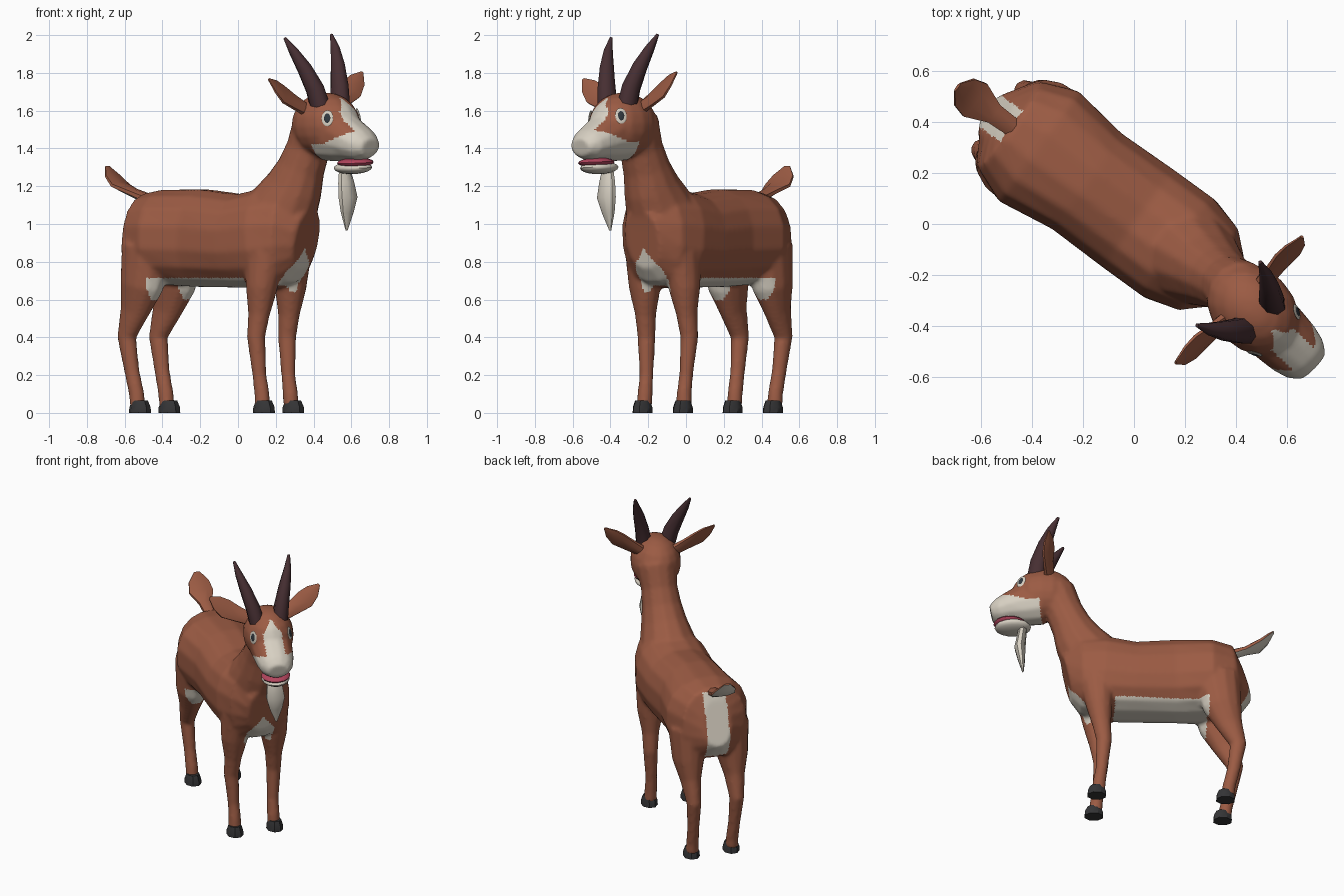
import bpy, bmesh, math
from mathutils import Vector, Matrix
from mathutils.bvhtree import BVHTree

if "Cube" in bpy.data.objects:
    bpy.data.objects.remove(bpy.data.objects["Cube"])

def material(name, rgb):
    m = bpy.data.materials.new(name)
    m.diffuse_color = (*rgb, 1)
    m.use_nodes = True
    m.node_tree.nodes["Principled BSDF"].inputs["Base Color"].default_value = m.diffuse_color
    return m

BROWN = material("brown coat", (0.33, 0.105, 0.057))
WHITE = material("cream white", (0.68, 0.63, 0.54))
HORN = material("dark horn", (0.062, 0.028, 0.032))
HOOF = material("black hoof", (0.035, 0.035, 0.037))
PINK = material("mouth pink", (0.45, 0.06, 0.11))
PUPIL = material("eye dark", (0.03, 0.04, 0.05))

# Local frames: x forward, y left. The head is turned and tilted a little more than the body.
BODY = Matrix.Rotation(math.radians(-36), 4, 'Z') @ Matrix.Translation((0, 0.027, 0))
HEAD = (Matrix.Rotation(math.radians(-45), 4, 'Z') @ Matrix.Translation((0, 0.095, 1.5))
        @ Matrix.Rotation(math.radians(3), 4, 'X') @ Matrix.Translation((0, 0, -1.5)))

def tube(bm, pts, frame, hint=(0, 1, 0), n=12, power=1.0):
    """Loft of ellipses; pts = (x, y, z, radius along hint, other radius)."""
    ps = [Vector(p[:3]) for p in pts]
    rings = []
    for i, p in enumerate(ps):
        t = (ps[min(i + 1, len(ps) - 1)] - ps[max(i - 1, 0)]).normalized()
        side = Vector(hint) - t * t.dot(Vector(hint))
        side.normalize()
        up = t.cross(side)
        ring = []
        for k in range(n):
            a = 2 * math.pi * (k + 0.5) / n
            c, s = (math.copysign(abs(f) ** power, f) for f in (math.cos(a), math.sin(a)))
            ring.append(bm.verts.new(frame @ (p + side * pts[i][3] * c + up * pts[i][4] * s)))
        rings.append(ring)
    for r0, r1 in zip(rings, rings[1:]):
        for k in range(n):
            bm.faces.new((r0[k], r0[(k + 1) % n], r1[(k + 1) % n], r1[k]))
    bm.faces.new(rings[0])
    bm.faces.new(rings[-1])

def ball(bm, centre, radii, frame):
    m = frame @ Matrix.Translation(centre) @ Matrix.Diagonal((*radii, 1))
    bmesh.ops.create_uvsphere(bm, u_segments=16, v_segments=10, radius=1, matrix=m)

def finish(name, bm, mats, angle=50):
    bmesh.ops.recalc_face_normals(bm, faces=bm.faces[:])
    me = bpy.data.meshes.new(name)
    bm.to_mesh(me)
    bm.free()
    for m in mats:
        me.materials.append(m)
    ob = bpy.data.objects.new(name, me)
    bpy.context.scene.collection.objects.link(ob)
    smooth(ob, angle)
    return ob

def smooth(ob, angle):
    bpy.ops.object.select_all(action='DESELECT')
    ob.select_set(True)
    bpy.context.view_layer.objects.active = ob
    bpy.ops.object.shade_smooth_by_angle(angle=math.radians(angle))

# Coat: trunk, neck, skull, muzzle and legs, fused into one skin
bm = bmesh.new()
tube(bm, [(-.69, 0, .95, .09, .15), (-.63, 0, .93, .21, .235), (-.48, 0, .93, .27, .255),
          (-.25, 0, .925, .235, .262), (0, 0, .91, .24, .25), (.2, 0, .925, .24, .27),
          (.34, 0, .94, .20, .25), (.43, 0, .92, .11, .16)], BODY, n=16, power=.88)
tube(bm, [(.2, 0, .98, .2, .22), (.29, 0, 1.1, .175, .19), (.35, 0, 1.2, .145, .16),
          (.395, 0, 1.3, .125, .13), (.44, 0, 1.4, .115, .12), (.50, 0, 1.54, .13, .13)], BODY)
ball(bm, (.565, 0, 1.525), (.205, .16, .172), HEAD)
tube(bm, [(.58, 0, 1.48, .14, .15), (.70, 0, 1.46, .13, .135), (.78, 0, 1.435, .122, .105),
          (.845, 0, 1.415, .105, .085), (.893, 0, 1.405, .07, .05)], HEAD)
for s in (1, -1):
    tube(bm, [(.235, .13 * s, .03, .042, .042), (.23, .128 * s, .1, .04, .042),
              (.215, .13 * s, .2, .037, .038), (.20, .14 * s, .4, .047, .05),
              (.215, .135 * s, .52, .055, .06), (.23, .13 * s, .66, .085, .085),
              (.24, .12 * s, .85, .1, .12)], BODY)
    tube(bm, [(-.58, .132 * s, .03, .042, .042), (-.587, .132 * s, .1, .04, .042),
              (-.615, .136 * s, .22, .038, .042), (-.645, .142 * s, .4, .047, .053),
              (-.59, .145 * s, .54, .065, .085), (-.545, .145 * s, .67, .1, .125),
              (-.51, .14 * s, .88, .12, .15)], BODY)
coat = finish("goat_coat", bm, [BROWN, WHITE])
rem = coat.modifiers.new("fuse", 'REMESH')
rem.mode, rem.voxel_size = 'VOXEL', 0.012
sm = coat.modifiers.new("soften", 'SMOOTH')
sm.factor, sm.iterations = 0.5, 7
fused = bpy.data.meshes.new_from_object(coat.evaluated_get(bpy.context.evaluated_depsgraph_get()))
coat.modifiers.clear()
coat.data = fused
fused.materials.clear()
fused.materials.append(BROWN)
fused.materials.append(WHITE)

# White markings, by position in the head and body frames
to_head, to_body = HEAD.inverted(), BODY.inverted()
for f in fused.polygons:
    h, b = to_head @ f.center, to_body @ f.center
    n = to_body.to_3x3() @ f.normal
    z = b.z
    muzzle = h.x > .575 and 1.2 < h.z < 1.43 + max(0, h.x - .66) * .35
    blaze = h.x > .64 and 1.4 < h.z and abs(h.y) < min(.06, (1.67 - h.z) * .8)
    belly = .6 < z < .715 and -.46 < b.x < .13 and n.z < -.15
    chest = b.x > .27 and .64 < z < .87 and abs(b.y) < min(.09, (.87 - z) * .8) and n.x > .1
    rump = b.x < -.58 and .72 < z < 1.14 and abs(b.y) < .075 and n.x < -.2
    f.material_index = int(muzzle or blaze or belly or chest or rump)
smooth(coat, 80)

# Lower jaw and open mouth
bm = bmesh.new()
ball(bm, (.755, 0, 1.298), (.115, .088, .034), HEAD)
finish("lower_jaw", bm, [WHITE])
bm = bmesh.new()
ball(bm, (.775, 0, 1.325), (.102, .091, .026), HEAD)
finish("mouth", bm, [PINK])

# Beard
bm = bmesh.new()
tube(bm, [(.69, 0, 1.31, .03, .025), (.70, 0, 1.22, .052, .03), (.71, 0, 1.14, .062, .035),
          (.70, 0, 1.06, .042, .024), (.69, 0, .965, .006, .005)], HEAD, n=8)
finish("beard", bm, [WHITE])

# Horns, ears and eyes, mirrored
bvh = BVHTree.FromPolygons([v.co for v in fused.vertices], [p.vertices[:] for p in fused.polygons])
for s, side in ((1, "left"), (-1, "right")):
    bm = bmesh.new()
    tube(bm, [(.60, .075 * s, 1.63, .05, .06), (.585, .092 * s, 1.72, .047, .055),
              (.545, .125 * s, 1.83, .038, .043), (.50, .155 * s, 1.92, .024, .028),
              (.455, .175 * s, 1.995, .008, .008)], HEAD, n=8)
    finish(side + "_horn", bm, [HORN])

    bm = bmesh.new()
    tube(bm, [(.52, .10 * s, 1.61, .04, .03), (.515, .18 * s, 1.655, .052, .02),
              (.51, .255 * s, 1.70, .066, .016), (.505, .305 * s, 1.745, .05, .012),
              (.50, .35 * s, 1.785, .008, .006)], HEAD, hint=(-.45, 0, .9), n=8)
    finish(side + "_ear", bm, [BROWN])

    loc, nor, _, _ = bvh.find_nearest(HEAD @ Vector((.705, .135 * s, 1.57)))
    xa = Vector((0, 0, 1)).cross(nor).normalized()
    ya = nor.cross(xa)
    frame = Matrix.Translation(loc) @ Matrix((xa, ya, nor)).transposed().to_4x4()
    for name, mat, off, rx, ry in (("eye", WHITE, .002, .032, .043), ("pupil", PUPIL, .0045, .018, .027)):
        bm = bmesh.new()
        ball(bm, (0, 0, off), (rx, ry, .0048), frame)
        finish(side + "_" + name, bm, [mat])

# Hooves
for name, u in (("front", .246), ("rear", -.565)):
    for s, side in ((1, "left"), (-1, "right")):
        bm = bmesh.new()
        tube(bm, [(u, .132 * s, 0, .052, .062), (u, .132 * s, .03, .051, .06),
                  (u, .132 * s, .065, .04, .044)], BODY, n=8)
        finish(f"{name}_{side}_hoof", bm, [HOOF], 40)

# Tail, white underneath
bm = bmesh.new()
tube(bm, [(-.60, 0, 1.13, .04, .03), (-.70, 0, 1.165, .045, .024), (-.79, 0, 1.205, .085, .02),
          (-.84, 0, 1.255, .07, .014), (-.875, 0, 1.305, .02, .006)], BODY, n=8)
tail = finish("tail", bm, [BROWN, WHITE])
for f in tail.data.polygons:
    f.material_index = int(f.normal.z < -.2)
